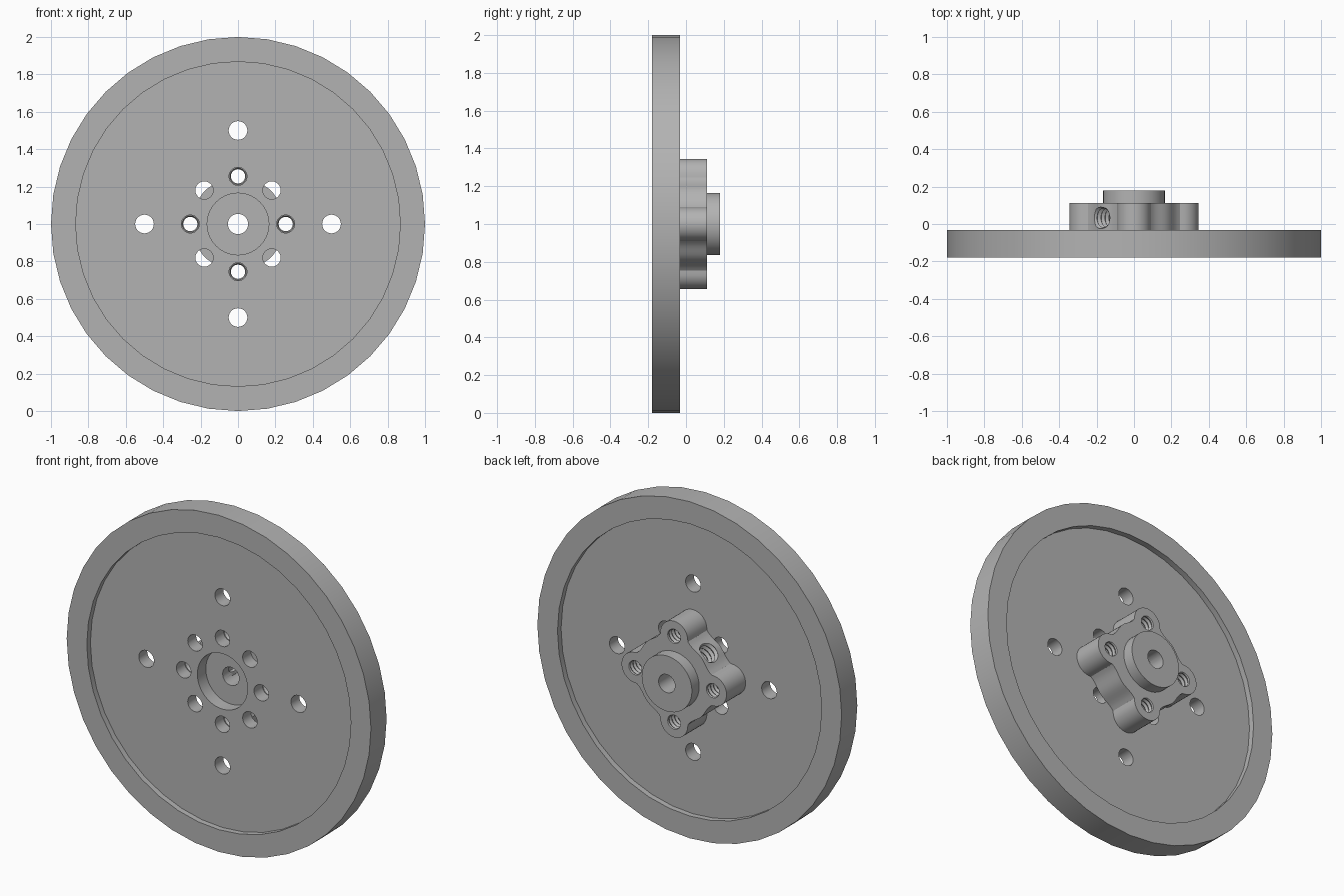
import bpy, bmesh
from math import sin, cos, pi, radians
from mathutils import Matrix, Vector

if "Cube" in bpy.data.objects:
    bpy.data.objects.remove(bpy.data.objects["Cube"])

GREY = (0.45, 0.45, 0.45, 1)
metal = bpy.data.materials.new("grey metal")
metal.use_nodes = True
metal.diffuse_color = GREY
metal.node_tree.nodes["Principled BSDF"].inputs["Base Color"].default_value = GREY

CENTRE = Vector((0, 0, 1))
RIM_FRONT, RIM_BACK = -0.18, -0.033
WEB_FRONT, WEB_BACK = -0.146, -0.067
HUB_BACK, BOSS_BACK = 0.112, 0.18
BOLT_CIRCLE = 0.255


def loft(name, rings, closed=False, matrix=None):
    """Skin a list of point rings; close into a ring or cap both ends."""
    bm = bmesh.new()
    loops = [[bm.verts.new(p) for p in ring] for ring in rings]
    pairs = list(zip(loops, loops[1:] + loops[:1] if closed else loops[1:]))
    for a, b in pairs:
        for i in range(len(a)):
            j = (i + 1) % len(a)
            bm.faces.new((a[i], a[j], b[j], b[i]))
    if not closed:
        bm.faces.new(loops[0])
        bm.faces.new(loops[-1])
    bmesh.ops.recalc_face_normals(bm, faces=bm.faces)
    bm.transform(Matrix.Translation(CENTRE) @ (matrix or Matrix()))
    mesh = bpy.data.meshes.new(name)
    bm.to_mesh(mesh)
    bm.free()
    mesh.materials.append(metal)
    obj = bpy.data.objects.new(name, mesh)
    bpy.context.collection.objects.link(obj)
    return obj


def lathe(name, profile, sides, closed=False, matrix=None):
    """Turn (radius, y) points around the y axis."""
    rings = [[(r * cos(2 * pi * i / sides), y, r * sin(2 * pi * i / sides))
              for i in range(sides)] for r, y in profile]
    return loft(name, rings, closed, matrix)


def rod(radius, y0, y1, matrix=None, sides=24):
    return lathe("cutter", [(radius, y0), (radius, y1)], sides, matrix=matrix)


def threaded_rod(minor, major, y0, y1, pitch, matrix):
    """Cutter with ridges that leave a screw thread."""
    profile, y = [], y0
    while y < y1:
        profile += [(major, y), (minor, y + pitch / 2)]
        y += pitch
    return lathe("cutter", profile, 20, matrix=matrix)


def combine(obj, others, operation):
    """Apply booleans and remove the helper objects."""
    for other in others:
        mod = obj.modifiers.new("cut", 'BOOLEAN')
        mod.operation, mod.solver, mod.object = operation, 'EXACT', other
        other.hide_render = True
    bpy.context.view_layer.update()
    graph = bpy.context.evaluated_depsgraph_get()
    mesh = bpy.data.meshes.new_from_object(obj.evaluated_get(graph))
    obj.modifiers.clear()
    obj.data = mesh
    for other in others:
        bpy.data.objects.remove(other)


def around(radius, degrees):
    """Offset from the axle, at an angle in the plane of the wheel."""
    a = radians(degrees)
    return Matrix.Translation((radius * cos(a), 0, radius * sin(a)))


def smooth(obj):
    bpy.ops.object.select_all(action='DESELECT')
    obj.select_set(True)
    bpy.context.view_layer.objects.active = obj
    bpy.ops.object.shade_smooth_by_angle(angle=radians(30))


# Wheel disc: raised rim, thinner web and an open centre
disc = lathe("wheel_disc", [
    (0.165, WEB_FRONT), (0.868, WEB_FRONT), (0.868, RIM_FRONT), (1, RIM_FRONT),
    (1, RIM_BACK), (0.868, RIM_BACK), (0.868, WEB_BACK), (0.165, WEB_BACK)],
    40, closed=True)
holes = [rod(0.048, -0.3, 0.1, around(BOLT_CIRCLE, 45 * k)) for k in range(8)]
holes += [rod(0.05, -0.3, 0.1, around(0.5, 90 * k)) for k in range(4)]
combine(disc, holes, 'DIFFERENCE')
smooth(disc)

# Hub outline: four round lobes joined by gently waved sides
LOBE, half = 0.09, BOLT_CIRCLE * cos(pi / 4)
side = []
for i in range(9):          # half lobe, from its tip inwards
    a = radians(45 - 80 * i / 8)
    side.append((half + LOBE * sin(a), half + LOBE * cos(a)))
for i in range(7):          # wave to the middle of the side
    u = 0.11 * (1 - i / 6)
    side.append((u, 0.244 + 0.007 * cos(pi * u / 0.09)))
side += [(-u, v) for u, v in reversed(side[1:-1])]
outline = []
for k in range(4):
    c, s = cos(pi / 4 + k * pi / 2), sin(pi / 4 + k * pi / 2)
    outline += [(v * c + u * s, v * s - u * c) for u, v in side]

# Hub body with its round boss
hub = loft("hub", [[(x, y, z) for x, z in outline] for y in (WEB_BACK, HUB_BACK)])
combine(hub, [rod(0.165, 0, BOSS_BACK, sides=40)], 'UNION')

# Bore, four threaded bolt holes and one threaded set screw hole
cutters = [rod(0.054, -0.3, 0.4, sides=32)]
cutters += [threaded_rod(0.038, 0.046, -0.09, 0.14, 0.026, around(BOLT_CIRCLE, 90 * k))
            for k in range(4)]
screw_axis = Vector((-1, 0, 1)).to_track_quat('Y', 'Z').to_matrix().to_4x4()
cutters.append(threaded_rod(0.05, 0.062, 0.005, 0.3, 0.03,
                            Matrix.Translation((0, 0.033, 0)) @ screw_axis))
combine(hub, cutters, 'DIFFERENCE')
smooth(hub)
